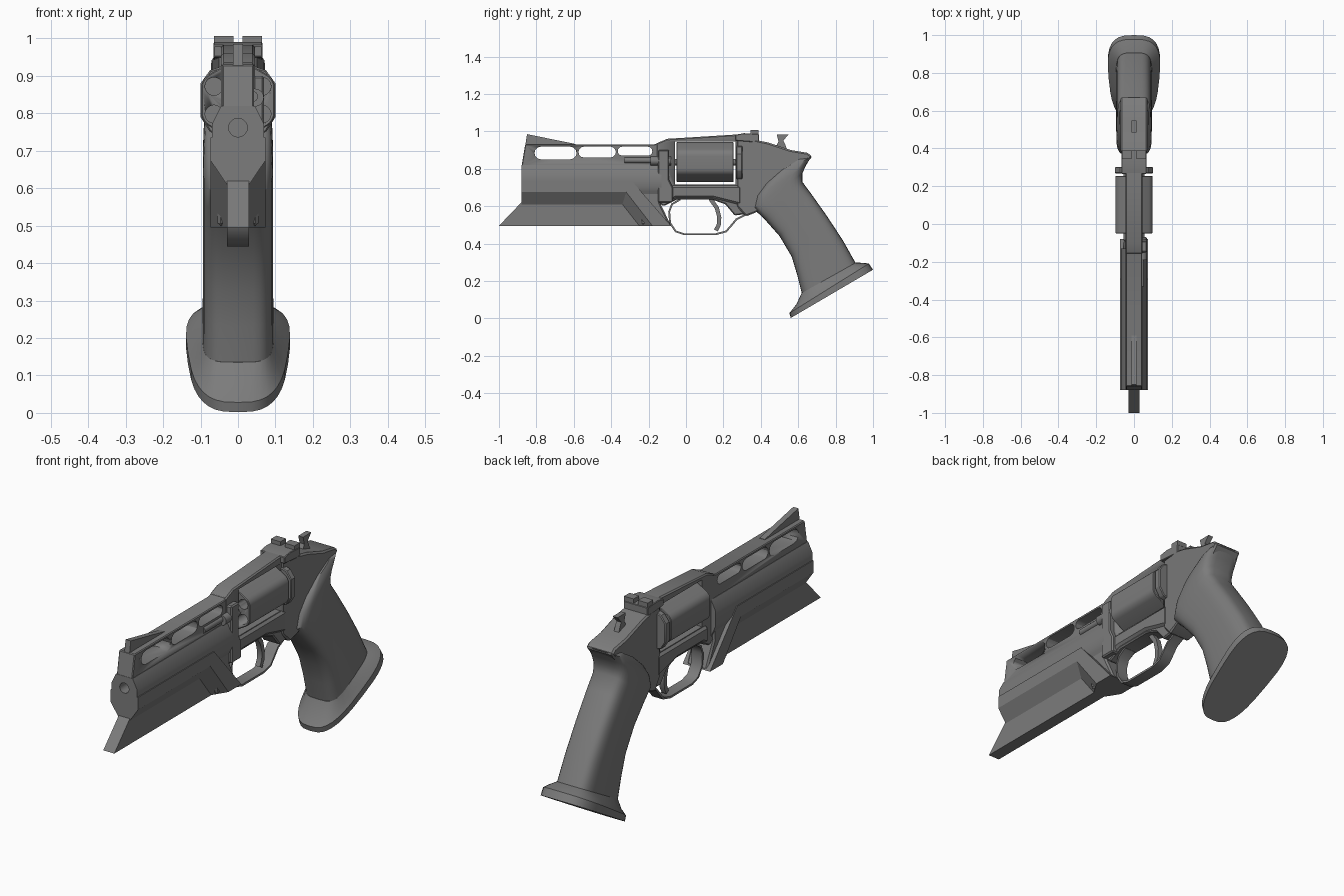
import bpy, bmesh, math
from mathutils import Vector

cube = bpy.data.objects.get("Cube")
if cube:
    bpy.data.objects.remove(cube, do_unlink=True)

GREY = (0.2, 0.2, 0.2, 1)
steel = bpy.data.materials.new("gunmetal_grey")
steel.use_nodes = True
steel.diffuse_color = GREY
steel.node_tree.nodes["Principled BSDF"].inputs["Base Color"].default_value = GREY


def loft(name, rings, angle=30, bevel=0.0):
    """Skin a list of equal-length closed rings and cap both ends."""
    bm = bmesh.new()
    rows = [[bm.verts.new(p) for p in ring] for ring in rings]
    n = len(rows[0])
    for a, b in zip(rows, rows[1:]):
        for i in range(n):
            j = (i + 1) % n
            bm.faces.new((a[i], a[j], b[j], b[i]))
    bm.faces.new(rows[0][::-1])
    bm.faces.new(rows[-1])
    bmesh.ops.recalc_face_normals(bm, faces=bm.faces)
    mesh = bpy.data.meshes.new(name)
    bm.to_mesh(mesh)
    bm.free()
    mesh.materials.append(steel)
    ob = bpy.data.objects.new(name, mesh)
    bpy.context.collection.objects.link(ob)
    bpy.ops.object.select_all(action='DESELECT')
    ob.select_set(True)
    bpy.context.view_layer.objects.active = ob
    if bevel:
        mod = ob.modifiers.new("bevel", 'BEVEL')
        mod.width, mod.segments, mod.angle_limit = bevel, 1, math.radians(40)
        bpy.ops.object.modifier_apply(modifier=mod.name)
    bpy.ops.object.shade_smooth_by_angle(angle=math.radians(angle))
    return ob


def prism(name, side, half, bevel=0.0, x=0.0):
    """Extrude a (y, z) side profile across x."""
    return loft(name, [[(x + s * half, y, z) for y, z in side] for s in (-1, 1)], bevel=bevel)


def along(name, section, y0, y1, bevel=0.0):
    """Extrude an (x, z) section along y."""
    return loft(name, [[(x, y, z) for x, z in section] for y in (y0, y1)], bevel=bevel)


def box(y0, y1, z0, z1):
    return [(y0, z0), (y1, z0), (y1, z1), (y0, z1)]


def circle(x, z, r, n=20):
    return [(x + r * math.cos(math.tau * i / n), z + r * math.sin(math.tau * i / n)) for i in range(n)]


def mirrored(half):
    return half + [(-x, z) for x, z in reversed(half)]


def cut(ob, cutter):
    mod = ob.modifiers.new("cut", 'BOOLEAN')
    mod.operation, mod.solver, mod.object = 'DIFFERENCE', 'EXACT', cutter
    bpy.context.view_layer.objects.active = ob
    bpy.ops.object.modifier_apply(modifier=mod.name)
    bpy.data.objects.remove(cutter, do_unlink=True)


def stadium(y0, y1, z0, z1):
    """Rounded slot outline."""
    r = (z1 - z0) / 2
    pts = []
    for c, start in ((y1 - r, -90), (y0 + r, 90)):
        for k in range(7):
            a = math.radians(start + 30 * k)
            pts.append((c + r * math.cos(a), z0 + r + r * math.sin(a)))
    return pts


# Barrel: wide body with a narrow vented rib above it
barrel = along("barrel_body", mirrored([(0.03, 0.61), (0.062, 0.68), (0.07, 0.70), (0.07, 0.77), (0.045, 0.82)]),
               -0.88, -0.13)
rib = prism("vented_rib", [(-0.88, 0.81), (-0.13, 0.81), (-0.13, 0.945), (-0.17, 0.93), (-0.86, 0.93)], 0.043, 0.004)
for y0, y1, z0 in ((-0.81, -0.585, 0.85), (-0.575, -0.375, 0.86), (-0.365, -0.18, 0.87)):
    cut(rib, prism("slot_cutter", stadium(y0, y1, z0, 0.918), 0.2))
cut(barrel, along("bore_cutter", circle(0, 0.762, 0.025), -0.95, -0.5))
prism("front_sight", [(-0.86, 0.92), (-0.59, 0.92), (-0.59, 0.932), (-0.85, 0.985)], 0.014)

# Stepped shroud that turns down towards the trigger guard
def shroud(name, lines):
    rings = []
    for station in zip(*[pts for _, pts in lines]):
        half = [(w, y, z) for (w, _), (y, z) in zip(lines, station)]
        rings.append(half + [(-x, y, z) for x, y, z in reversed(half)])
    return loft(name, rings, angle=20)


shroud("lower_shroud", [(0.03, [(-0.88, 0.61), (-0.34, 0.61), (-0.25, 0.495)]),
                        (0.074, [(-0.88, 0.675), (-0.32, 0.675), (-0.18, 0.495)]),
                        (0.074, [(-0.88, 0.735), (-0.29, 0.735), (-0.08, 0.495)])])
prism("shroud_rear", [(-0.3, 0.74), (-0.24, 0.5), (-0.08, 0.495), (-0.14, 0.62), (-0.13, 0.74)], 0.055, 0.008)
prism("under_rail", [(-1.0, 0.495), (-0.1, 0.495), (-0.2, 0.62), (-0.88, 0.62)], 0.03)

# Frame with a window for the cylinder
frame = prism("frame", [(-0.15, 0.62), (-0.12, 0.6), (-0.05, 0.635), (0.14, 0.635), (0.21, 0.61), (0.26, 0.55),
                        (0.34, 0.56), (0.34, 0.975), (0.27, 0.983), (-0.1, 0.96), (-0.16, 0.935)], 0.045, 0.006)
cut(frame, prism("window_cutter", box(-0.06, 0.265, 0.715, 0.945), 0.2))

def flare(w0, w1, pts):
    """Rear frame ring whose width grows towards the back."""
    return [(w0 + (w1 - w0) * min(1, max(0, (y - 0.27) / 0.13)), y, z) for y, z in pts]


rear = [(0.27, 0.6), (0.27, 0.98), (0.39, 0.95), (0.44, 0.94), (0.56, 0.9), (0.65, 0.885), (0.675, 0.865),
        (0.62, 0.8), (0.46, 0.62), (0.37, 0.565), (0.32, 0.545)]
loft("rear_frame", [flare(-0.05, -0.072, rear), flare(0.05, 0.072, rear)], bevel=0.008)
prism("frame_underside", [(-0.1, 0.62), (-0.05, 0.64), (0.14, 0.64), (0.3, 0.6), (0.3, 0.715), (-0.1, 0.715)],
      0.056, 0.015)
shield = [(0.03, 0.74), (0.075, 0.75), (0.1, 0.79), (0.1, 0.88), (0.075, 0.915), (0.03, 0.93)]
along("recoil_shield", mirrored(shield), 0.268, 0.302, 0.004)

# Six-sided cylinder with rounded corners and chambers
CZ = 0.835
corners = []
for k in range(6):
    a = math.radians(30 + 60 * k)
    for d in range(-30, 31, 12):
        b = a + math.radians(d)
        corners.append((0.065 * math.cos(a) + 0.042 * math.cos(b), CZ + 0.065 * math.sin(a) + 0.042 * math.sin(b)))
cylinder = along("cylinder", corners, -0.05, 0.255, 0.003)
for k in range(6):
    a = math.radians(30 + 60 * k)
    cut(cylinder, along("chamber_cutter", circle(0.074 * math.cos(a), CZ + 0.074 * math.sin(a), 0.024), -0.1, 0.2))
along("cylinder_axle", circle(0, CZ, 0.018), -0.1, 0.29)

# Crane and ejector rod on one side
prism("crane", [(-0.15, 0.62), (-0.07, 0.62), (-0.07, 0.7), (-0.09, 0.74), (-0.09, 0.9), (-0.15, 0.9)], 0.02, 0.006, x=0.05)
along("ejector_rod", circle(0.038, 0.845, 0.015), -0.33, -0.1)
along("ejector_collar", circle(0.045, 0.842, 0.024), -0.19, -0.08)

# Sights and hammer
prism("rear_sight_base", [(0.265, 0.95), (0.265, 0.982), (0.31, 0.99), (0.39, 0.985), (0.39, 0.94)], 0.066, 0.003)
along("rear_sight_leaf", mirrored([(0.012, 0.985), (0.012, 1.007), (0.064, 1.007), (0.064, 0.96)][::-1]), 0.345, 0.388)
prism("hammer", [(0.47, 0.9), (0.545, 0.89), (0.53, 0.93), (0.52, 0.95), (0.548, 0.983), (0.485, 0.983), (0.495, 0.945)],
      0.013)

# Trigger and thin guard
def strip(name, path, thick, half):
    rings = []
    for i, (y, z) in enumerate(path):
        a, b = Vector(path[max(i - 1, 0)]), Vector(path[min(i + 1, len(path) - 1)])
        t = (b - a).normalized() * thick / 2
        rings.append([(half * s, y - t.y * o, z + t.x * o) for s, o in ((-1, -1), (1, -1), (1, 1), (-1, 1))])
    return loft(name, rings, angle=40)


strip("trigger_guard", [(-0.03, 0.637), (-0.075, 0.61), (-0.09, 0.57), (-0.085, 0.51), (-0.055, 0.465), (-0.01, 0.45),
                        (0.16, 0.45), (0.215, 0.465), (0.245, 0.5), (0.27, 0.53), (0.34, 0.565)], 0.01, 0.029)
strip("trigger", [(0.13, 0.64), (0.165, 0.59), (0.178, 0.54), (0.175, 0.5), (0.16, 0.47)], 0.022, 0.013)

# Grip and flared base, skinned from rounded rings between a front and a back point
def ring(front, back, half, power=4, n=32, egg=0.0):
    f, b = Vector(front), Vector(back)
    pts = []
    for i in range(n):
        a = math.tau * i / n
        c, s = math.cos(a), math.sin(a)
        u = math.copysign(abs(c) ** (2 / power), c)
        v = math.copysign(abs(s) ** (2 / power), s) * half * (1 + egg * (u - 0.3))
        p = (f + b) / 2 + (b - f) / 2 * u
        pts.append((v, p.x, p.y))
    return pts


loft("grip", [ring((0.5, 0.785), (0.62, 0.86), 0.078),
              ring((0.42, 0.715), (0.672, 0.868), 0.088),
              ring((0.375, 0.65), (0.64, 0.815), 0.092),
              ring((0.362, 0.585), (0.622, 0.775), 0.094),
              ring((0.42, 0.53), (0.622, 0.73), 0.094),
              ring((0.5, 0.44), (0.67, 0.665), 0.094),
              ring((0.565, 0.33), (0.755, 0.545), 0.094),
              ring((0.595, 0.23), (0.84, 0.415), 0.094),
              ring((0.62, 0.13), (0.91, 0.29), 0.095)], angle=40)
loft("grip_base", [ring((0.618, 0.135), (0.908, 0.298), 0.095, 4),
                   ring((0.59, 0.075), (0.945, 0.297), 0.122, 3.2, egg=0.1),
                   ring((0.553, 0.028), (0.978, 0.293), 0.14, 3, egg=0.15),
                   ring((0.56, 0.002), (1.0, 0.26), 0.14, 3, egg=0.15)])
